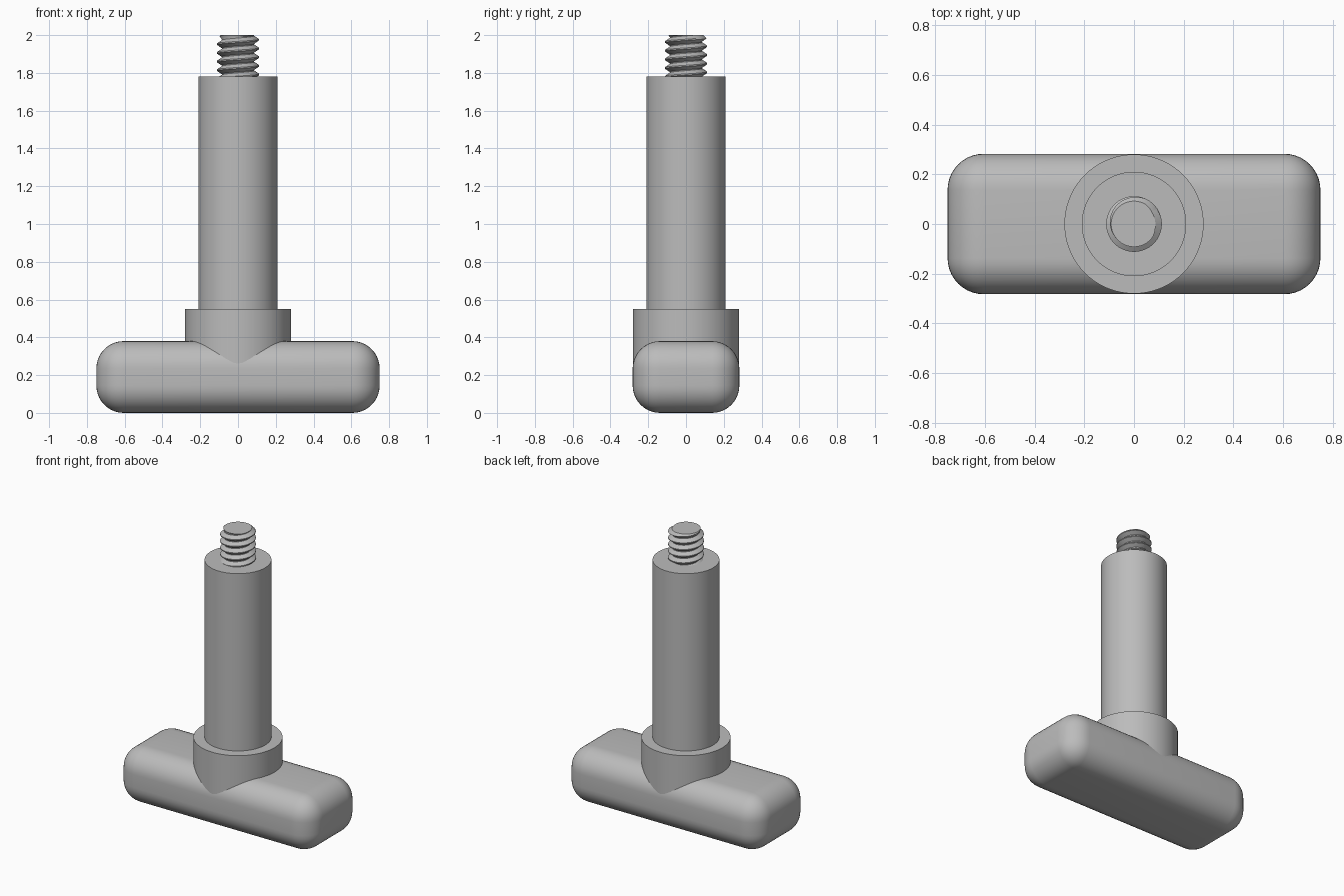
import bpy, bmesh, math

if "Cube" in bpy.data.objects:
    bpy.data.objects.remove(bpy.data.objects["Cube"])

metal = bpy.data.materials.new("plain_grey")
metal.use_nodes = True
GREY = (0.5, 0.5, 0.5, 1)
metal.diffuse_color = GREY
metal.node_tree.nodes["Principled BSDF"].inputs["Base Color"].default_value = GREY


def finish(name, bm, angle=35):
    bmesh.ops.recalc_face_normals(bm, faces=bm.faces)
    mesh = bpy.data.meshes.new(name)
    bm.to_mesh(mesh)
    bm.free()
    mesh.materials.append(metal)
    obj = bpy.data.objects.new(name, mesh)
    bpy.context.collection.objects.link(obj)
    bpy.ops.object.select_all(action='DESELECT')
    obj.select_set(True)
    bpy.context.view_layer.objects.active = obj
    bpy.ops.object.shade_smooth_by_angle(angle=math.radians(angle))
    return obj


def cylinder(name, radius, bottom, top):
    bm = bmesh.new()
    bmesh.ops.create_cone(bm, cap_ends=True, segments=72, radius1=radius,
                          radius2=radius, depth=top - bottom)
    bmesh.ops.translate(bm, verts=bm.verts, vec=(0, 0, (top + bottom) / 2))
    return finish(name, bm)


# Rounded crossbar handle
bm = bmesh.new()
bmesh.ops.create_cube(bm, size=1)
bmesh.ops.scale(bm, verts=bm.verts, vec=(1.5, 0.565, 0.38))
bmesh.ops.translate(bm, verts=bm.verts, vec=(0, 0, 0.19))
bmesh.ops.bevel(bm, geom=bm.edges[:], offset=0.145, segments=10,
                profile=0.5, affect='EDGES')
finish("crossbar_handle", bm)

# Collar and shaft
cylinder("collar", 0.28, 0.24, 0.55)
cylinder("shaft", 0.21, 0.5, 1.78)

# Helical thread with a chamfered tip
TIP, START, PITCH, ROOT, CREST = 2.0, 1.72, 0.046, 0.086, 0.112
SIDES = 72
PHASES = (0, 0.1, 0.48, 0.62)


def thread_radius(phase):
    if phase < PHASES[1]:
        return ROOT
    if phase < PHASES[2]:
        return ROOT + (CREST - ROOT) * (phase - PHASES[1]) / (PHASES[2] - PHASES[1])
    if phase < PHASES[3]:
        return CREST
    return CREST - (CREST - ROOT) * (phase - PHASES[3]) / (1 - PHASES[3])


bm = bmesh.new()
turns = math.ceil((TIP - START) / PITCH) + 1
rows = []
for turn in range(-1, turns):
    for phase in PHASES:
        row = []
        for i in range(SIDES + 1):
            z = START + PITCH * (turn + phase + i / SIDES)
            z = min(max(z, START), TIP)
            local = ((z - START) / PITCH - i / SIDES + 1e-6) % 1
            r = min(thread_radius(local), 0.092 + (TIP - z))
            a = math.tau * i / SIDES
            row.append(bm.verts.new((r * math.cos(a), r * math.sin(a), z)))
        rows.append(row)
for low, high in zip(rows, rows[1:]):
    for i in range(SIDES):
        bm.faces.new((low[i], low[i + 1], high[i + 1], high[i]))
bmesh.ops.remove_doubles(bm, verts=bm.verts, dist=0.0002)
bmesh.ops.dissolve_degenerate(bm, edges=bm.edges, dist=0.0002)
bmesh.ops.holes_fill(bm, edges=[e for e in bm.edges if e.is_boundary], sides=0)
finish("threaded_tip", bm, 30)
